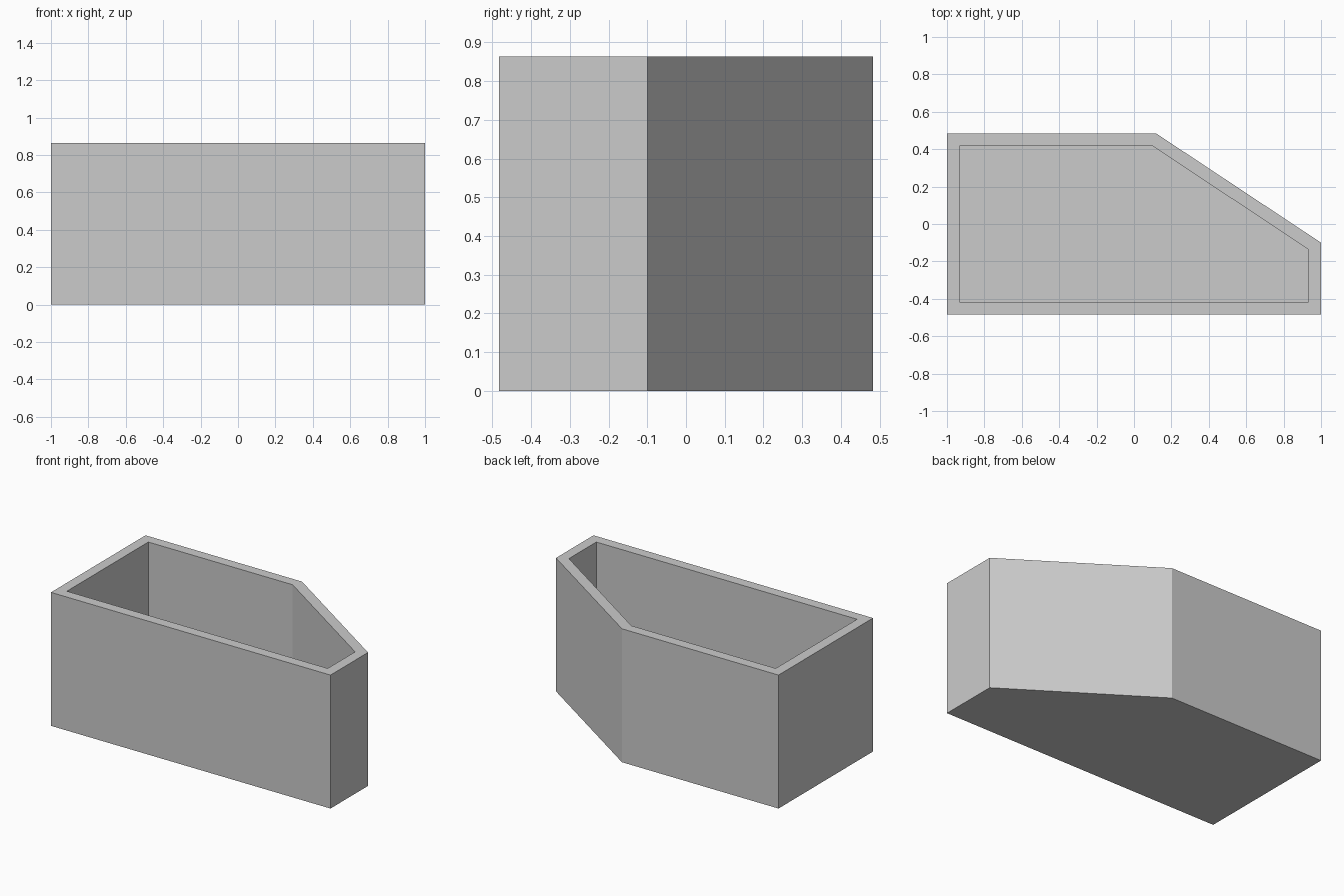
import bpy, bmesh

WALL, HEIGHT = 0.067, 0.863
OUTLINE = [(-1, -0.483), (1, -0.483), (1, -0.10), (0.12, 0.483), (-1, 0.483)]

cube = bpy.data.objects.get("Cube")
if cube:
    bpy.data.objects.remove(cube, do_unlink=True)

# Plain grey material
grey = bpy.data.materials.new("plain grey")
grey.use_nodes = True
colour = (0.6, 0.6, 0.6, 1)
grey.diffuse_color = colour
grey.node_tree.nodes["Principled BSDF"].inputs["Base Color"].default_value = colour

# Solid prism with one chamfered corner
bm = bmesh.new()
base = bm.faces.new([bm.verts.new((x, y, 0)) for x, y in OUTLINE])
raised = bmesh.ops.extrude_face_region(bm, geom=[base], use_keep_orig=True)["geom"]
bmesh.ops.translate(bm, vec=(0, 0, HEIGHT),
                    verts=[g for g in raised if isinstance(g, bmesh.types.BMVert)])
bmesh.ops.recalc_face_normals(bm, faces=bm.faces)

# Even rim, then the hollow sunk down to the floor
top = max(bm.faces, key=lambda f: f.calc_center_median().z)
bmesh.ops.inset_region(bm, faces=[top], thickness=WALL, use_even_offset=True)
sunk = bmesh.ops.extrude_discrete_faces(bm, faces=[top])["faces"][0]
bmesh.ops.translate(bm, vec=(0, 0, WALL - HEIGHT), verts=sunk.verts)
bmesh.ops.recalc_face_normals(bm, faces=bm.faces)

mesh = bpy.data.meshes.new("open_bin")
bm.to_mesh(mesh)
bm.free()
mesh.materials.append(grey)
bpy.context.collection.objects.link(bpy.data.objects.new("open_bin", mesh))
